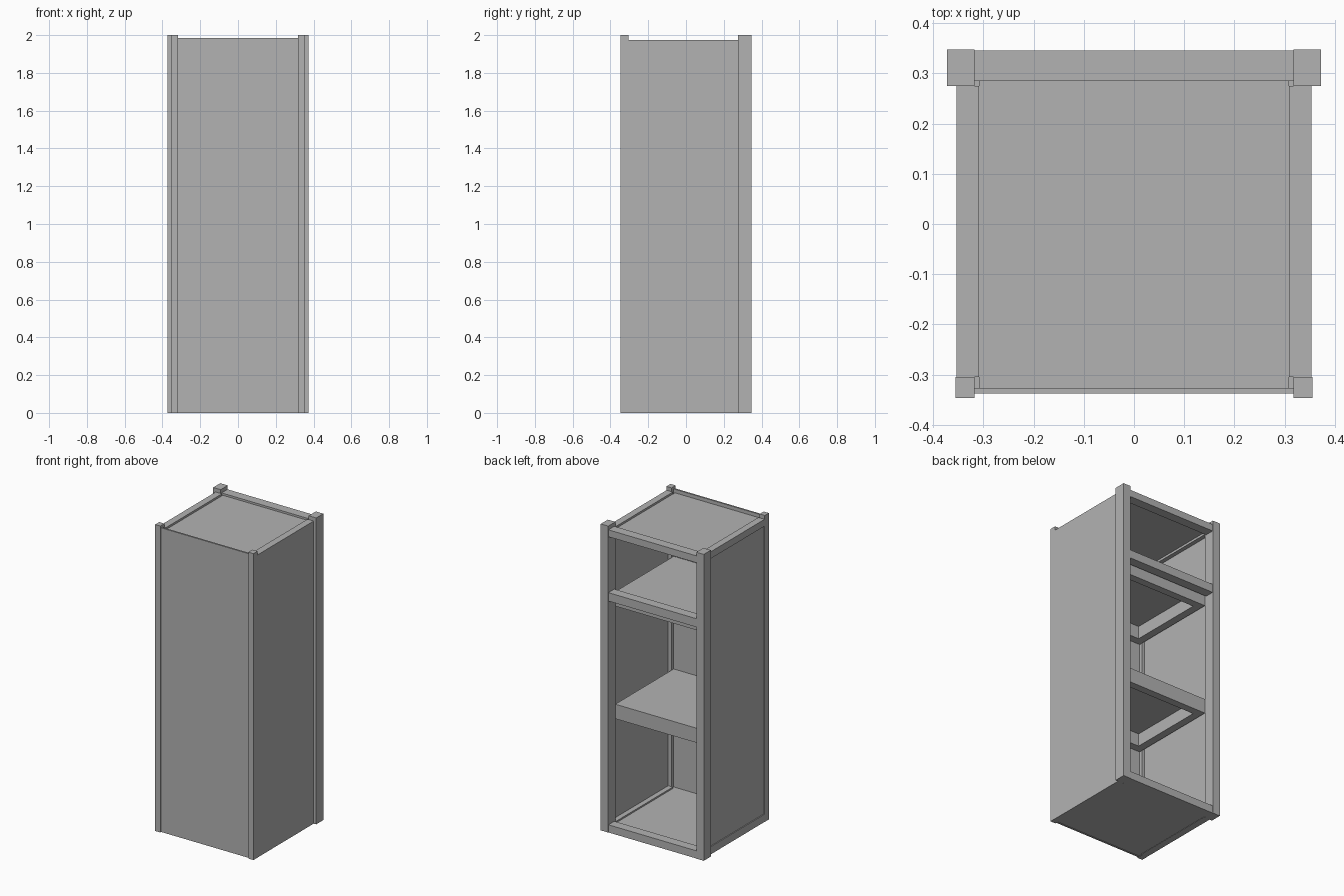
import bpy
import bmesh
from mathutils import Matrix, Vector

cube = bpy.data.objects.get("Cube")
if cube:
    bpy.data.objects.remove(cube, do_unlink=True)

GREY = (0.45, 0.45, 0.45, 1)
grey = bpy.data.materials.new("plain grey")
grey.use_nodes = True
grey.diffuse_color = GREY
grey.node_tree.nodes["Principled BSDF"].inputs["Base Color"].default_value = GREY


def box(name, x, y, z):
    """Box from (low, high) ranges on each axis."""
    lo, hi = (Vector(c) for c in zip(x, y, z))
    bm = bmesh.new()
    move = Matrix.Translation((lo + hi) / 2) @ Matrix.Diagonal((*(hi - lo), 1))
    bmesh.ops.create_cube(bm, size=1, matrix=move)
    mesh = bpy.data.meshes.new(name)
    bm.to_mesh(mesh)
    bm.free()
    mesh.materials.append(grey)
    obj = bpy.data.objects.new(name, mesh)
    bpy.context.collection.objects.link(obj)
    return obj


def side_range(side, inner, outer):
    return tuple(sorted((side * inner, side * outer)))


HEIGHT = 2.0
RAIL_TOP = 1.975
INNER = 0.318       # half width between the posts
FRONT = -0.327      # inside of the front panel
SHELF_BACK = 0.275  # rear edge of the shelves

# Corner posts and side rails, mirrored left and right
for side, label in ((1, "left"), (-1, "right")):
    box(f"{label}_back_post", side_range(side, INNER, 0.372), (SHELF_BACK, 0.348), (0, HEIGHT))
    box(f"{label}_front_post", side_range(side, INNER, 0.355), (-0.347, -0.305), (0, HEIGHT))
    for level, z in (("top", (1.93, RAIL_TOP)), ("bottom", (0, 0.05))):
        box(f"{label}_{level}_rail", side_range(side, 0.309, 0.354), (-0.305, SHELF_BACK), z)

# Side and front panels; the right panel sits slightly inside its rails
box("left_side_panel", (0.342, 0.354), (-0.305, SHELF_BACK), (0, RAIL_TOP))
box("right_side_panel", (-0.348, -0.336), (-0.305, SHELF_BACK), (0.02, 1.96))
box("front_panel", (-INNER, INNER), (-0.338, FRONT), (0, 1.985))

# Rails across the open back
for label, z in (("top", (1.93, RAIL_TOP)), ("middle", (1.51, 1.565)), ("bottom", (0, 0.05))):
    box(f"back_{label}_rail", (-INNER, INNER), (0.285, 0.346), z)

# Top and floor boards
box("top_board", (-0.309, 0.309), (FRONT, 0.285), (1.945, 1.962))
box("floor_board", (-INNER, INNER), (FRONT, 0.285), (0.002, 0.04))


def shelf(name, bottom, top):
    """Board carried on a four-sided frame, open underneath."""
    rail = 0.05
    under = top - 0.012
    box(f"{name}_board", (-INNER, INNER), (FRONT, SHELF_BACK), (under, top))
    box(f"{name}_back_rail", (-INNER, INNER), (SHELF_BACK - rail, SHELF_BACK), (bottom, under))
    box(f"{name}_front_rail", (-INNER, INNER), (FRONT, FRONT + rail), (bottom, under))
    for side, label in ((1, "left"), (-1, "right")):
        box(f"{name}_{label}_rail", side_range(side, INNER - rail, INNER),
            (FRONT + rail, SHELF_BACK - rail), (bottom, under))


shelf("lower_shelf", 0.715, 0.81)
shelf("upper_shelf", 1.45, 1.545)
